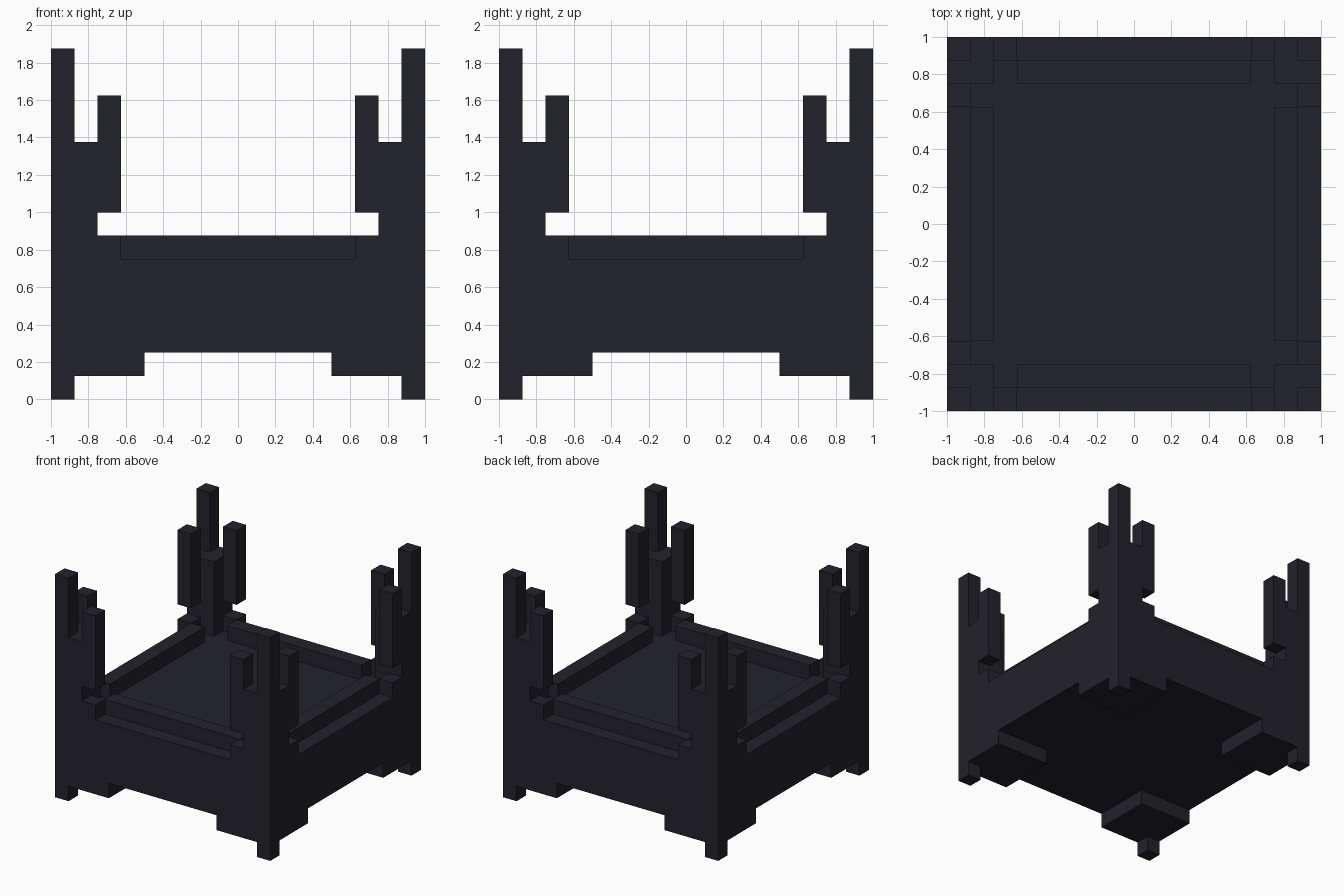
import bpy
import bmesh

if "Cube" in bpy.data.objects:
    bpy.data.objects.remove(bpy.data.objects["Cube"])

U = 0.125  # grid step

mat = bpy.data.materials.new("dark_slate")
mat.diffuse_color = (0.0165, 0.016, 0.0255, 1.0)
mat.use_nodes = True
mat.node_tree.nodes["Principled BSDF"].inputs["Base Color"].default_value = mat.diffuse_color


def blocks(name, boxes, mirror=(False, False)):
    """Make one object from boxes (x0, x1, y0, y1, z0, z1) given in grid steps."""
    bm = bmesh.new()
    for x0, x1, y0, y1, z0, z1 in boxes:
        verts = bmesh.ops.create_cube(bm, size=1)["verts"]
        for v in verts:
            v.co.x = (x1 if v.co.x > 0 else x0) * U
            v.co.y = (y1 if v.co.y > 0 else y0) * U
            v.co.z = (z1 if v.co.z > 0 else z0) * U
    mesh = bpy.data.meshes.new(name)
    bm.to_mesh(mesh)
    bm.free()
    mesh.materials.append(mat)
    ob = bpy.data.objects.new(name, mesh)
    bpy.context.collection.objects.link(ob)
    if any(mirror):
        mod = ob.modifiers.new("mirror", "MIRROR")
        mod.use_axis = (mirror[0], mirror[1], False)
        mod.use_mirror_merge = False
    return ob


BOTH = (True, True)

# Solid slab in the middle
blocks("base_slab", [(-8, 8, -8, 8, 2, 6)])

# Stepped feet under each corner
blocks("feet", [(4, 8, 4, 8, 1, 2), (7, 8, 7, 8, 0, 1)], BOTH)

# Thick corner pillars with a tall spire at the outer corner
blocks("corner_pillars", [(6, 8, 6, 8, 6, 11), (7, 8, 7, 8, 11, 15)], BOTH)

# Hanging pinnacles beside each pillar
blocks("pinnacles", [(5, 6, 7, 8, 8, 13), (7, 8, 5, 6, 8, 13)], BOTH)

# Low steps below the pinnacles
blocks("corner_steps", [(5, 6, 7, 8, 6, 7), (7, 8, 5, 6, 6, 7)], BOTH)

# Rails set in from the edge of the slab
blocks("front_back_rails", [(-5, 5, 6, 7, 6, 7)], (False, True))
blocks("side_rails", [(6, 7, -5, 5, 6, 7)], (True, False))
